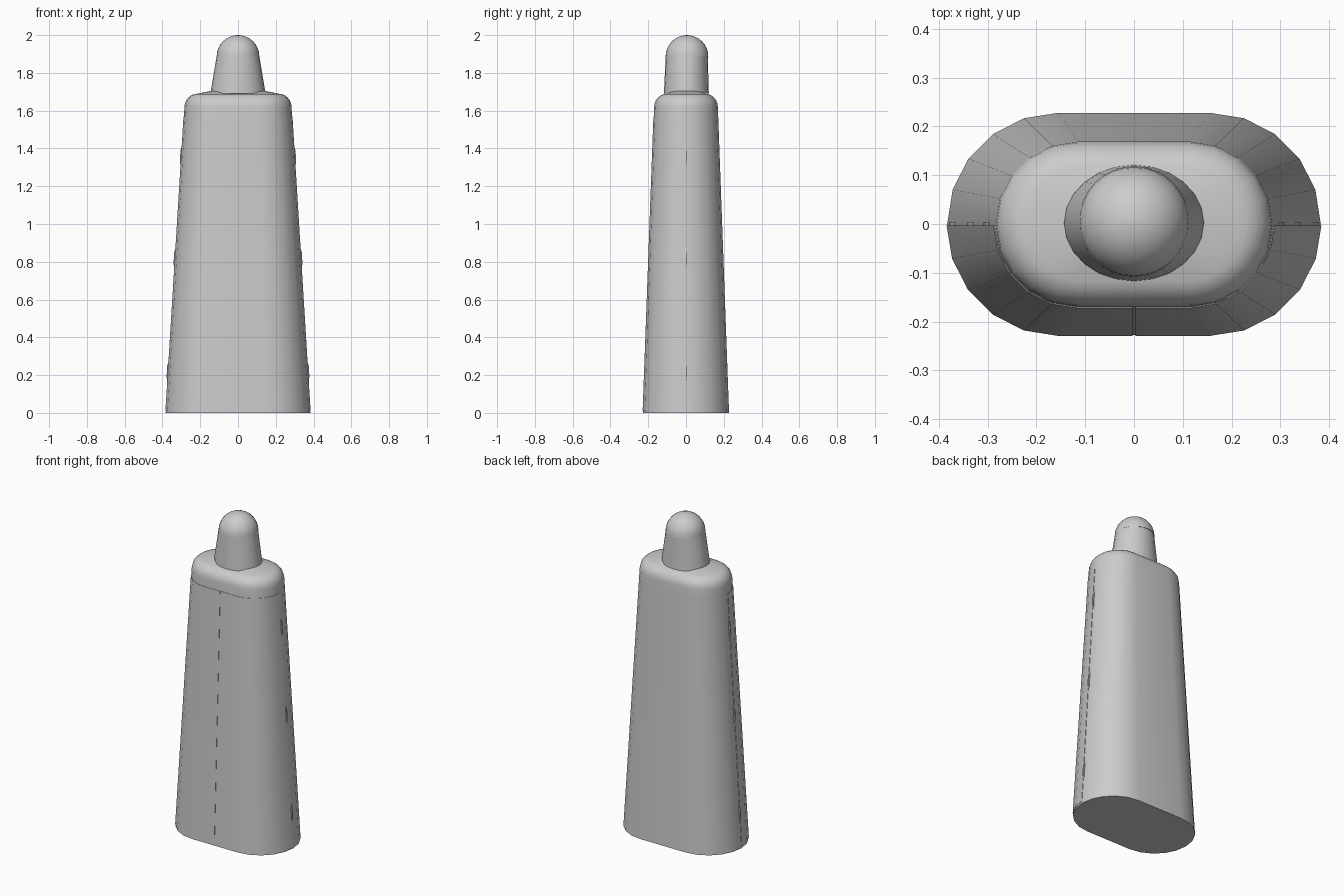
import bpy
import math

cube = bpy.data.objects.get("Cube")
if cube:
    bpy.data.objects.remove(cube, do_unlink=True)

grey = bpy.data.materials.new("matte grey")
grey.use_nodes = True
tone = (0.6, 0.6, 0.6, 1)
grey.diffuse_color = tone
grey.node_tree.nodes["Principled BSDF"].inputs["Base Color"].default_value = tone

BASE_C, BASE_R, SHOULDER_Z, TAPER = 0.155, 0.228, 1.62, 0.26
STEPS = 10


def stadium(c, r, z):
    """Ring of two half circles of radius r, centred at x = +c and -c."""
    ring = []
    for side in (0, 1):
        for i in range(STEPS + 1):
            a = -math.pi / 2 + math.pi * (i / STEPS + side)
            ring.append(((c if side == 0 else -c) + r * math.cos(a), r * math.sin(a), z))
    return ring


def ellipse(rx, ry, cy, z, n=24):
    return [(rx * math.cos(t), cy + ry * math.sin(t), z)
            for t in (2 * math.pi * i / n for i in range(n))]


def scale_at(z):
    return 1 - TAPER * z / SHOULDER_Z


def make(name, verts, faces, angle=35):
    mesh = bpy.data.meshes.new(name)
    mesh.from_pydata(verts, [], faces)
    mesh.materials.append(grey)
    obj = bpy.data.objects.new(name, mesh)
    bpy.context.collection.objects.link(obj)
    bpy.ops.object.select_all(action='DESELECT')
    obj.select_set(True)
    bpy.context.view_layer.objects.active = obj
    bpy.ops.object.shade_smooth_by_angle(angle=math.radians(angle))
    return obj


def loft(name, rings, closed=True, caps=True):
    """Skin a list of equally sized rings."""
    n = len(rings[0])
    verts = [v for ring in rings for v in ring]
    faces = []
    for k in range(len(rings) - 1):
        for i in range(n if closed else n - 1):
            j = (i + 1) % n
            faces.append((k * n + i, k * n + j, (k + 1) * n + j, (k + 1) * n + i))
    if caps:
        faces.append(tuple(reversed(range(n))))
        faces.append(tuple(range((len(rings) - 1) * n, len(rings) * n)))
    return make(name, verts, faces)


# Tapered body with a rounded shoulder
rings = [stadium(BASE_C * scale_at(z), BASE_R * scale_at(z), z) for z in (0, 1.57, SHOULDER_Z)]
c_top, r_top = BASE_C * scale_at(SHOULDER_Z), BASE_R * scale_at(SHOULDER_Z)
FILLET = 0.07
for i in range(1, 7):
    a = math.pi / 2 * i / 6
    rings.append(stadium(c_top, r_top - FILLET * (1 - math.cos(a)),
                         SHOULDER_Z + FILLET * math.sin(a)))
rings.append(stadium(0.07, 0.07, 1.705))
loft("body", rings)

# Thin front cover in two halves, leaving a centre seam
GAP, THICK = 0.003, 0.002
for name, s in (("front_cover_left", 1), ("front_cover_right", -1)):
    loops = []
    for z in (0.012, 1.57):
        k = scale_at(z)
        c, r = BASE_C * k, BASE_R * k
        outer, inner = [], []
        for offset, path in ((THICK, outer), (-THICK, inner)):
            path.append((s * GAP, -r - offset, z))
            for i in range(STEPS // 2 + 1):
                a = -math.pi / 2 + math.pi * i / STEPS
                path.append((s * (c + (r + offset) * math.cos(a)),
                             (r + offset) * math.sin(a) - 0.003 * (i == STEPS // 2), z))
        ring = outer + inner[::-1]
        loops.append(ring if s > 0 else ring[::-1])
    loft(name, loops)

# Small clips along each side seam
for side, s in (("left", 1), ("right", -1)):
    for place, z0 in (("lower", 0.17), ("middle", 0.77), ("upper", 1.31)):
        rings = []
        for z, out in ((z0, 0.002), (z0 + 0.02, 0.007), (z0 + 0.08, 0.007), (z0 + 0.1, 0.002)):
            x = (BASE_C + BASE_R) * scale_at(z)
            ring = [(s * (x - 0.01), -0.005, z), (s * (x + out), -0.004, z),
                    (s * (x + out), 0.004, z), (s * (x - 0.01), 0.005, z)]
            rings.append(ring if s > 0 else ring[::-1])
        loft(f"{side}_{place}_clip", rings)

# Neck, oval at the shoulder and round at the cap
loft("neck", [ellipse(0.144, 0.119, 0.002, 1.69), ellipse(0.143, 0.118, 0.002, 1.71),
              ellipse(0.111, 0.111, 0.004, 1.9)])

# Domed tip
dome = []
for i in range(9):
    a = math.pi / 2 * i / 8 * 0.985
    dome.append(ellipse(0.113 * math.cos(a), 0.113 * math.cos(a), 0.005,
                        1.887 + 0.113 * math.sin(a), 32))
loft("domed_tip", dome)
